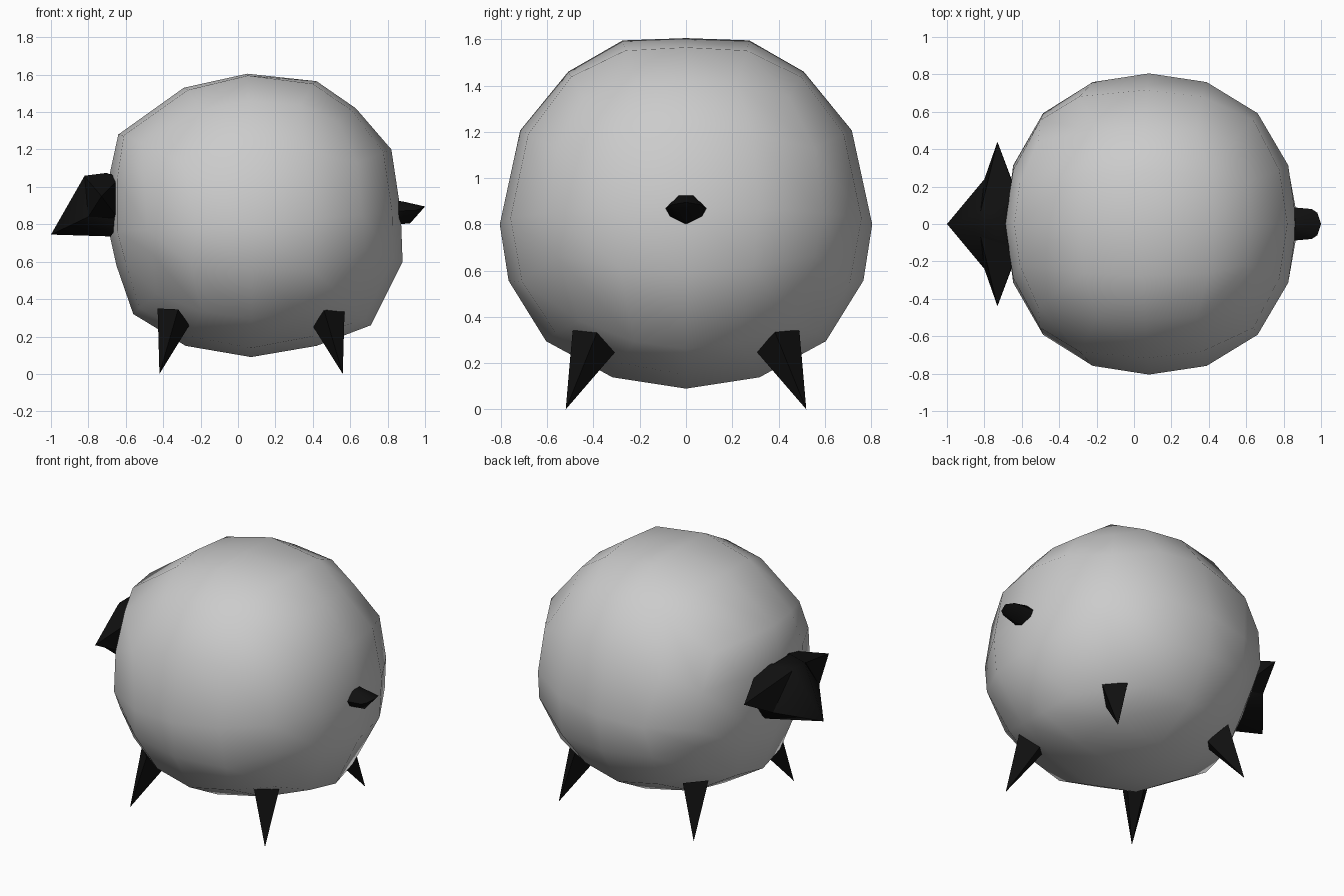
import bpy, bmesh, math
from mathutils import Vector

if "Cube" in bpy.data.objects:
    bpy.data.objects.remove(bpy.data.objects["Cube"])

black = bpy.data.materials.new("black")
black.diffuse_color = (0.005, 0.005, 0.005, 1)
black.use_nodes = True
black.node_tree.nodes["Principled BSDF"].inputs["Base Color"].default_value = black.diffuse_color


def finish(bm, name, mat=None, smooth=180):
    bmesh.ops.recalc_face_normals(bm, faces=bm.faces)
    me = bpy.data.meshes.new(name)
    bm.to_mesh(me)
    bm.free()
    ob = bpy.data.objects.new(name, me)
    bpy.context.collection.objects.link(ob)
    if mat:
        me.materials.append(mat)
    bpy.context.view_layer.objects.active = ob
    ob.select_set(True)
    bpy.ops.object.shade_smooth_by_angle(angle=math.radians(smooth))
    ob.select_set(False)
    return ob


def hull(name, pts):
    """Black faceted solid around a few points."""
    bm = bmesh.new()
    for p in pts:
        bm.verts.new(p)
    bmesh.ops.convex_hull(bm, input=bm.verts)
    loose = [v for v in bm.verts if not v.link_faces]
    bmesh.ops.delete(bm, geom=loose, context='VERTS')
    return finish(bm, name, black, 50)


def both(pts):
    """Mirror points across the y = 0 plane."""
    return sorted({(x, s * y, z) for x, y, z in pts for s in (1, -1)})


# Body: 4x4x4 quad sphere shaped by its 16-point side outline (x, z)
outline = [(.05, 1.605), (.42, 1.565), (.63, 1.42), (.82, 1.2),
           (.87, .87), (.88, .6), (.71, .26), (.42, .15),
           (.07, .09), (-.28, .15), (-.56, .32), (-.65, .58),
           (-.69, .76), (-.69, 1.05), (-.64, 1.28), (-.29, 1.53)]
outline = [Vector(p) for p in outline]
centre = Vector((.08, .8))

bm = bmesh.new()
bmesh.ops.create_cube(bm, size=2)
bmesh.ops.subdivide_edges(bm, edges=bm.edges[:], cuts=3, use_grid_fill=True)
for v in bm.verts:
    d = Vector([math.tan(c * math.pi / 4) for c in v.co]).normalized()
    x2, y2, z2 = (c * c for c in d)
    up = d.z > 0
    t = (math.atan2(d.x, d.z) / (math.pi / 8)) % 16
    i = int(t)
    p = outline[i % 16].lerp(outline[(i + 1) % 16], t - i) - centre
    swell = (1 + y2 * ((.14 if up else .25) * z2 + .16 * x2)
             - (.7 if up else 1.6) * x2 * y2 * z2)
    p = centre + p * math.hypot(d.x, d.z) * swell
    y = d.y * .805 * swell
    # Fuller crown, slightly raised belly edge
    fade = (1 - x2) * min(1, abs(d.z) / .38)
    p.y += abs(d.y) * fade * (.1 if up else .04)
    if up:
        y -= math.copysign(.32 * y2 * z2 * (1 - x2), d.y)
    v.co = (p.x, y, p.y)
finish(bm, "body")

# Beak
hull("beak", both([(.84, .09, .87), (.95, .08, .875), (.98, .06, .885),
                   (1, 0, .895), (.86, .03, .925), (.89, .03, .92),
                   (.92, 0, .805), (.86, 0, .8), (.86, .07, .835)]))

# Tail: central wedge and a spike on each side
hull("tail_centre", both([(-1, 0, .745), (-.82, .06, 1.06), (-.7, .08, 1.075),
                          (-.62, .2, 1.02), (-.62, .2, .83),
                          (-.68, .15, .735), (-.8, .24, .84)]))
for s, side in ((1, "back"), (-1, "front")):
    hull("tail_spike_" + side,
         [(x, s * y, z) for x, y, z in
          [(-.73, .44, .95), (-.8, .24, .84), (-.82, .07, 1.055),
           (-.68, .08, 1.07), (-.64, .19, 1.04), (-.64, .2, .83)]])

# Legs: four pointed feet splayed outward
leg = [(.49, .52, 0), (.5, .38, .35), (.39, .49, .345),
       (.33, .37, .26), (.4, .3, .26)]
for sx, end in ((1, "beak_end"), (-1, "tail_end")):
    for sy, side in ((1, "back"), (-1, "front")):
        hull(f"leg_{end}_{side}",
             [(.07 + sx * x, sy * y, z - (.005 if sx > 0 and z else 0))
              for x, y, z in leg])
